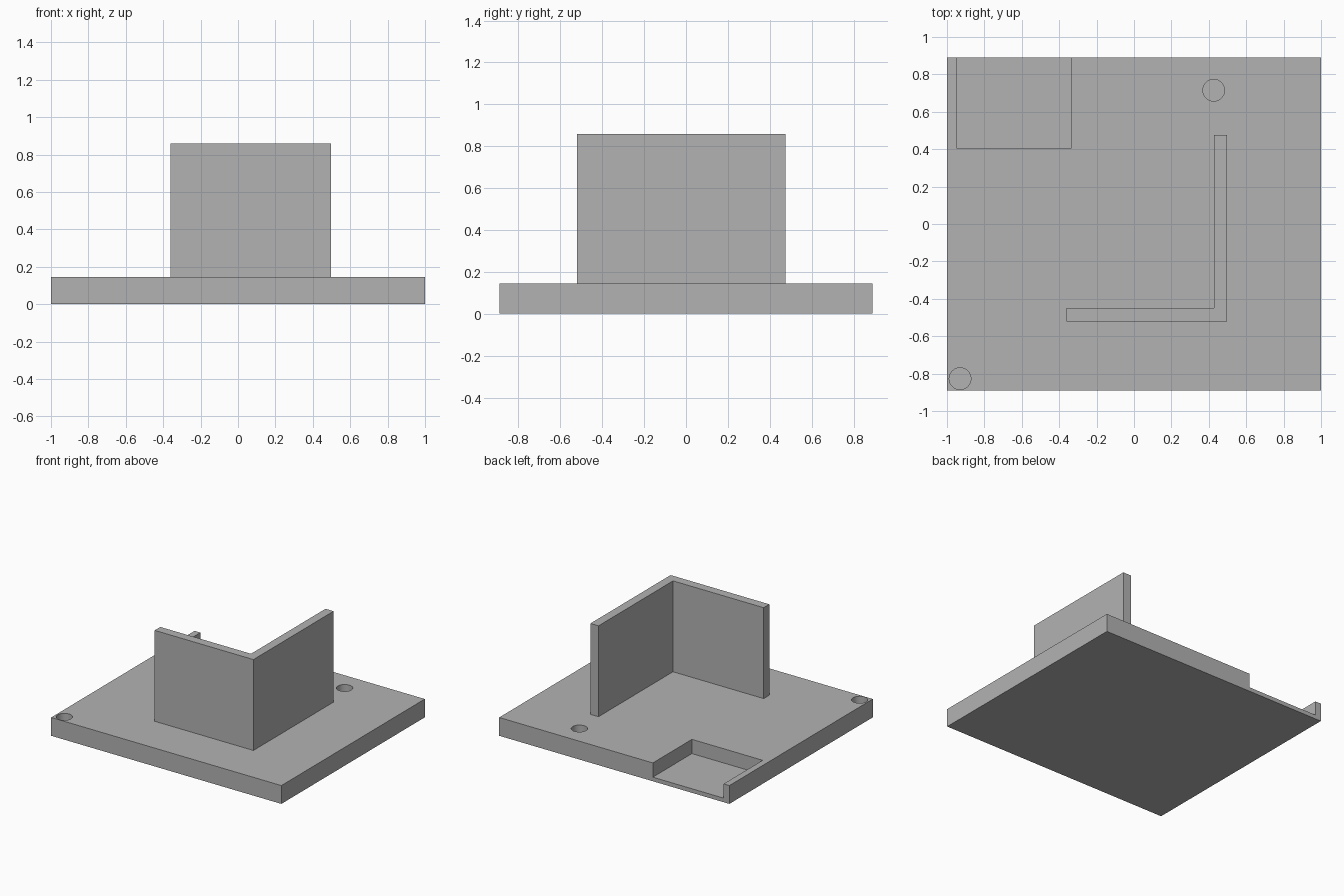
import bpy
import bmesh

cube = bpy.data.objects.get("Cube")
if cube:
    bpy.data.objects.remove(cube, do_unlink=True)

# Single plain grey
GREY = (0.45, 0.45, 0.45, 1)
grey = bpy.data.materials.new("plain_grey")
grey.use_nodes = True
grey.diffuse_color = GREY
grey.node_tree.nodes["Principled BSDF"].inputs["Base Color"].default_value = GREY

BASE_TOP = 0.144
WALL_TOP = 0.858
RECESS_FLOOR = 0.032


def prism(name, outline, z0, z1):
    """Extrude a flat outline from z0 up to z1."""
    bm = bmesh.new()
    face = bm.faces.new([bm.verts.new((x, y, z0)) for x, y in outline])
    top = bmesh.ops.extrude_face_region(bm, geom=[face])["geom"]
    verts = [v for v in top if isinstance(v, bmesh.types.BMVert)]
    bmesh.ops.translate(bm, verts=verts, vec=(0, 0, z1 - z0))
    bmesh.ops.recalc_face_normals(bm, faces=bm.faces)
    mesh = bpy.data.meshes.new(name)
    bm.to_mesh(mesh)
    bm.free()
    mesh.materials.append(grey)
    obj = bpy.data.objects.new(name, mesh)
    bpy.context.collection.objects.link(obj)
    return obj


def rect(x0, x1, y0, y1):
    return [(x0, y0), (x1, y0), (x1, y1), (x0, y1)]


# Base slab
base = prism("base_slab", rect(-1, 1, -0.89, 0.89), 0, BASE_TOP)

# Cutters: recess open to the back edge, and two blind round holes
cutters = [prism("recess_cutter", rect(-0.95, -0.335, 0.405, 1), RECESS_FLOOR, 0.3)]
for name, x, y in (("back_hole_cutter", 0.426, 0.715), ("corner_hole_cutter", -0.93, -0.827)):
    bpy.ops.mesh.primitive_cylinder_add(vertices=48, radius=0.058, depth=0.3,
                                        location=(x, y, RECESS_FLOOR + 0.15))
    hole = bpy.context.object
    hole.name = name
    hole.data.materials.append(grey)
    cutters.append(hole)

bpy.context.view_layer.objects.active = base
for cutter in cutters:
    mod = base.modifiers.new(cutter.name, 'BOOLEAN')
    mod.operation = 'DIFFERENCE'
    mod.solver = 'EXACT'
    mod.object = cutter
    bpy.ops.object.modifier_apply(modifier=mod.name)
for cutter in cutters:
    bpy.data.objects.remove(cutter, do_unlink=True)

# Smooth hole walls, sharp edges elsewhere
bpy.ops.object.select_all(action='DESELECT')
base.select_set(True)
bpy.ops.object.shade_smooth_by_angle()

# L-shaped upright wall
prism("corner_wall", [(-0.36, -0.52), (0.498, -0.52), (0.498, 0.475),
                      (0.428, 0.475), (0.428, -0.45), (-0.36, -0.45)], BASE_TOP, WALL_TOP)
